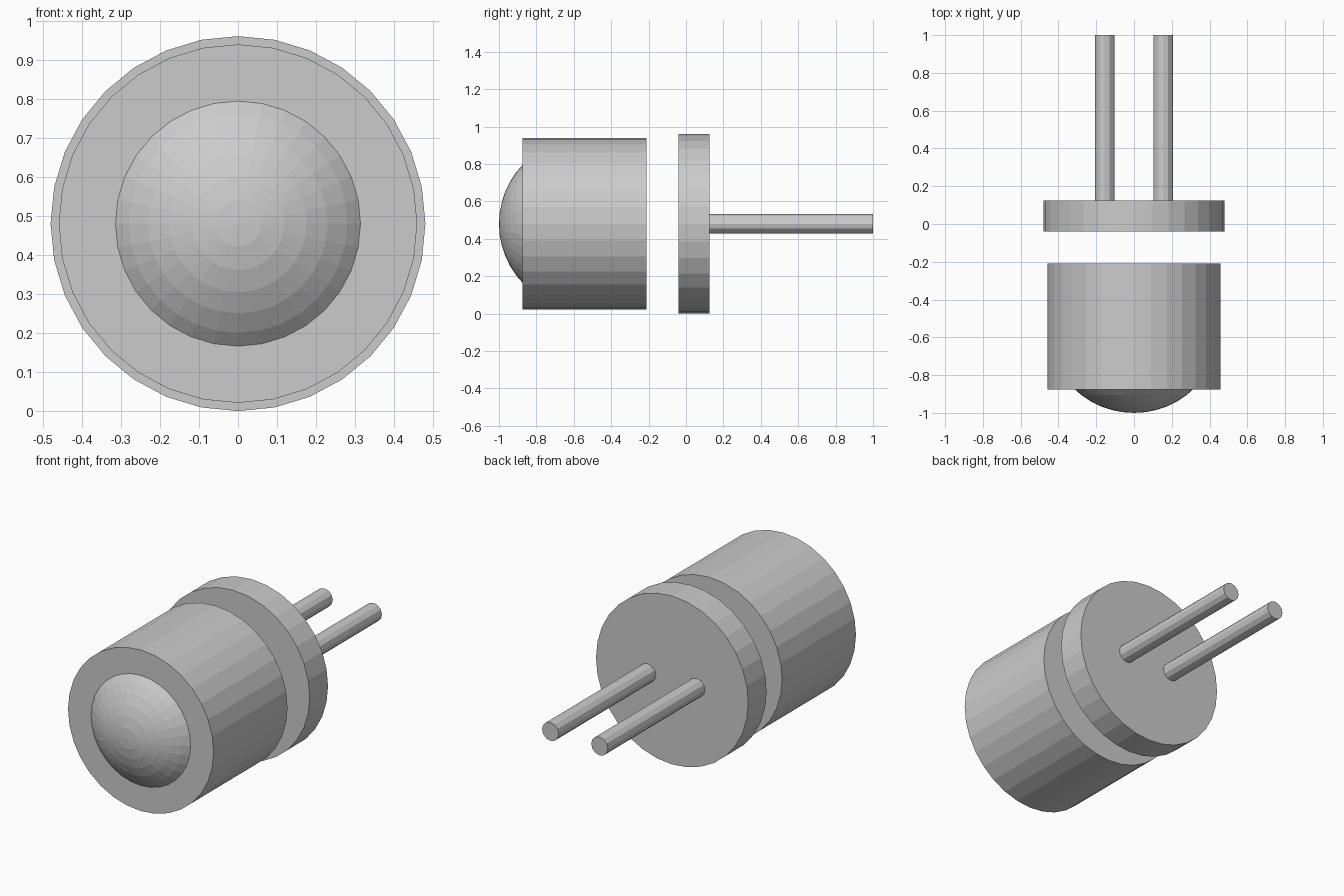
import bpy, bmesh, math
from mathutils import Matrix, Vector

cube = bpy.data.objects.get("Cube")
if cube:
    bpy.data.objects.remove(cube)

AXIS_Z = 0.48

grey = bpy.data.materials.new("plain_grey")
grey.use_nodes = True
grey.diffuse_color = (0.6, 0.6, 0.6, 1)
grey.node_tree.nodes["Principled BSDF"].inputs["Base Color"].default_value = (0.6, 0.6, 0.6, 1)


def finish(name, bm):
    bmesh.ops.recalc_face_normals(bm, faces=bm.faces)
    mesh = bpy.data.meshes.new(name)
    bm.to_mesh(mesh)
    bm.free()
    mesh.materials.append(grey)
    obj = bpy.data.objects.new(name, mesh)
    bpy.context.collection.objects.link(obj)
    return obj


def cylinder(name, radius, y0, y1, x=0, sides=32):
    """Flat-shaded cylinder running along y."""
    bm = bmesh.new()
    place = Matrix.Translation((x, (y0 + y1) / 2, AXIS_Z)) @ Matrix.Rotation(math.pi / 2, 4, 'X')
    bmesh.ops.create_cone(bm, cap_ends=True, segments=sides, radius1=radius,
                          radius2=radius, depth=y1 - y0, matrix=place)
    return finish(name, bm)


# Main housing and the separate rear base
cylinder("housing", 0.459, -0.875, -0.21)
cylinder("base_disc", 0.48, -0.04, 0.125)

# Pair of contact pins
for side, name in ((-1, "right_pin"), (1, "left_pin")):
    cylinder(name, 0.0525, 0.125, 1.0, side * 0.155, 12)

# Domed lens: the front of a faceted sphere, cut off at the housing face
bm = bmesh.new()
radius = 0.459
place = Matrix.Translation((0, radius - 1, AXIS_Z)) @ Matrix.Rotation(math.pi / 2, 4, 'X')
bmesh.ops.create_uvsphere(bm, u_segments=32, v_segments=24, radius=radius, matrix=place)
bmesh.ops.bisect_plane(bm, geom=bm.verts[:] + bm.edges[:] + bm.faces[:],
                       plane_co=Vector((0, -0.874, 0)), plane_no=Vector((0, 1, 0)),
                       clear_outer=True)
finish("lens_dome", bm)
